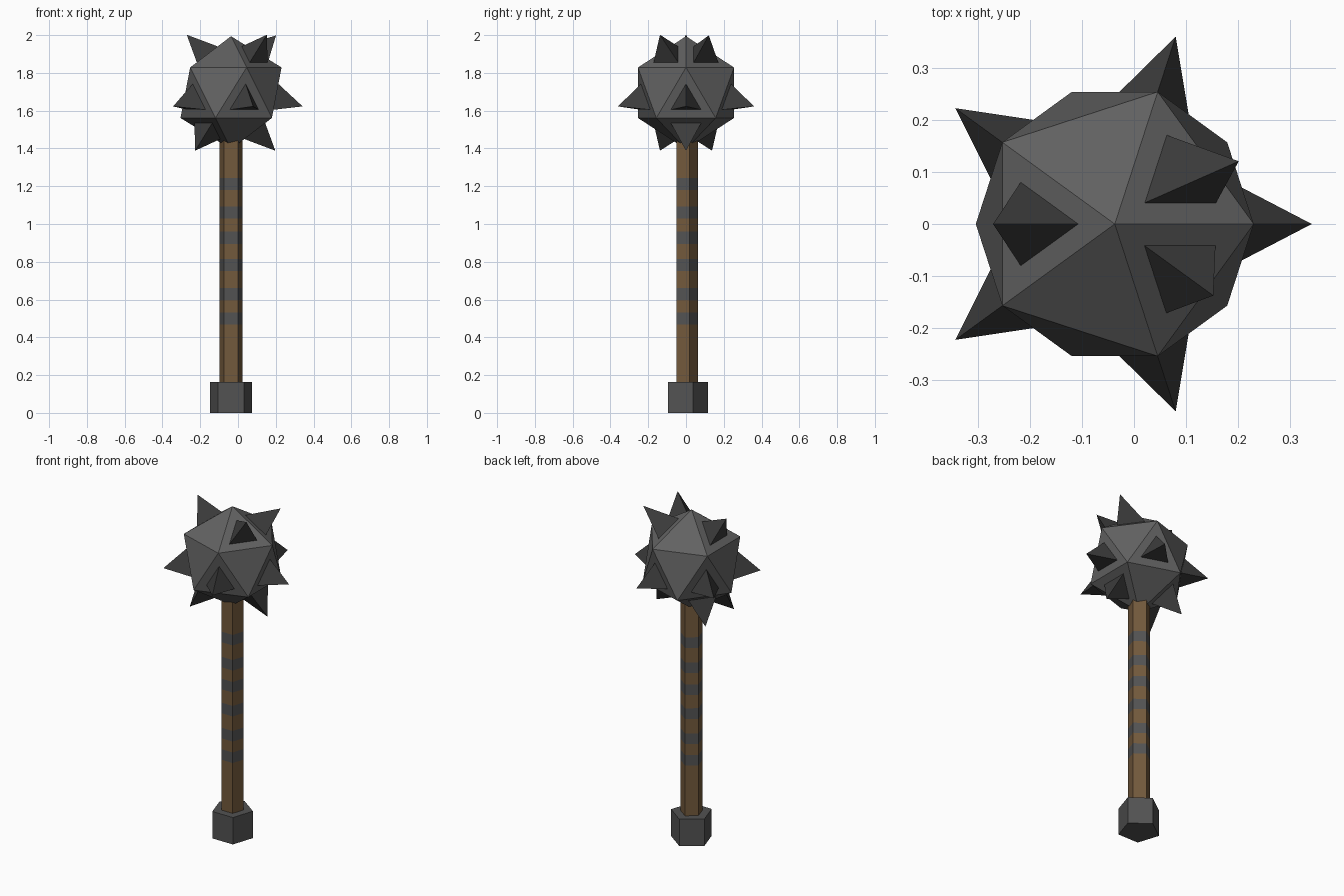
import bpy, bmesh, math
from mathutils import Vector

if "Cube" in bpy.data.objects:
    bpy.data.objects.remove(bpy.data.objects["Cube"])

CX = -0.037                       # axis of the handle and head
HEAD = Vector((CX, 0, 1.695))
R = 0.299


def material(name, rgb):
    m = bpy.data.materials.new(name)
    m.diffuse_color = (*rgb, 1)
    m.use_nodes = True
    m.node_tree.nodes["Principled BSDF"].inputs["Base Color"].default_value = m.diffuse_color
    return m


steel = material("steel", (0.12, 0.12, 0.12))
dark = material("dark_steel", (0.045, 0.045, 0.045))
wood = material("wood", (0.17, 0.10, 0.045))
wrap = material("wrap", (0.085, 0.085, 0.085))


def add_object(name, bm, mats):
    bmesh.ops.recalc_face_normals(bm, faces=bm.faces[:])
    me = bpy.data.meshes.new(name)
    bm.to_mesh(me)
    bm.free()
    for m in mats:
        me.materials.append(m)
    ob = bpy.data.objects.new(name, me)
    bpy.context.collection.objects.link(ob)
    return ob


def pentagon_column(name, radius, levels, mats):
    """Stack of pentagon rings; sections alternate between the materials."""
    bm = bmesh.new()
    angles = [math.radians(90 + 72 * i) for i in range(5)]
    rings = [[bm.verts.new((CX + radius * math.cos(a), radius * math.sin(a), z))
              for a in angles] for z in levels]
    for k, (lo, hi) in enumerate(zip(rings, rings[1:])):
        for i in range(5):
            j = (i + 1) % 5
            f = bm.faces.new((lo[i], lo[j], hi[j], hi[i]))
            f.material_index = k % len(mats)
    bm.faces.new(rings[0][::-1])
    bm.faces.new(rings[-1])
    return add_object(name, bm, mats)


# Pommel and banded handle
pentagon_column("pommel", 0.117, [0, 0.163], [wrap])
levels = [0.15]
for z in (0.50, 0.63, 0.782, 0.927, 1.06, 1.212):
    levels += [z - 0.032, z + 0.032]
pentagon_column("handle", 0.063, levels + [1.46], [wood, wrap])

# Head: plain icosahedron
bm = bmesh.new()
bmesh.ops.create_icosphere(bm, subdivisions=1, radius=R)
bmesh.ops.translate(bm, verts=bm.verts[:], vec=HEAD)
bm.normal_update()
faces = [(f.normal.copy(), f.calc_center_median(), [v.co.copy() for v in f.verts])
         for f in bm.faces]
add_object("head", bm, [steel])

# Spikes: one pyramid on each chosen face, pointing along its normal
count = 0
for n, c, corners in faces:
    steep = abs(n.z) > 0.5 and abs(n.y) < 0.4
    lower_middle = -0.5 < n.z < 0
    if not (steep or lower_middle):
        continue
    tip = HEAD + n * 0.386
    if n.z > 0.5 and n.x > 0 and n.y > 0:
        tip += Vector((0.049, -0.017, -0.003))   # the one bent spike
    bm = bmesh.new()
    base = [bm.verts.new(c + (p - c) * 0.525 - n * 0.004) for p in corners]
    top = bm.verts.new(tip)
    bm.faces.new(base)
    for i in range(3):
        bm.faces.new((base[i], base[(i + 1) % 3], top))
    count += 1
    add_object(f"spike_{count}", bm, [dark])
